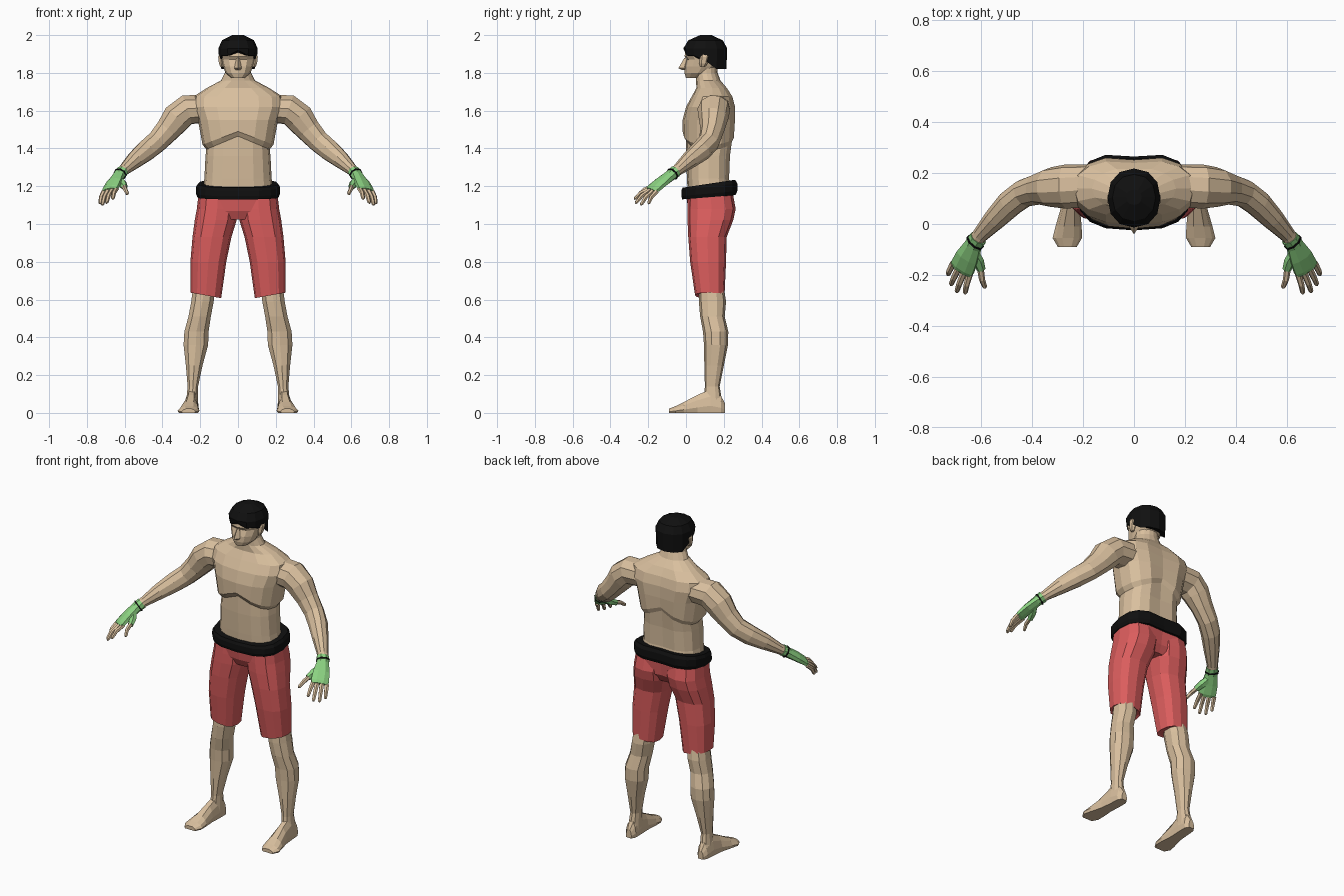
import bpy, bmesh, math
from mathutils import Vector


def material(name, rgb):
    m = bpy.data.materials.new(name)
    m.diffuse_color = (*rgb, 1)
    return m


SKIN = material("skin", (0.69, 0.52, 0.34))
RED = material("red cloth", (0.71, 0.11, 0.11))
GREEN = material("green cloth", (0.26, 0.64, 0.22))
BLACK = material("black", (0.005, 0.005, 0.005))


def spow(v, p):
    return math.copysign(abs(v) ** p, v)


def flat_ring(z, hw, yf, yb, cx=0, n=16, p=0.8, drop=0, tilt=0, groove=0):
    """Horizontal ring; vertex 0 is the front centre, vertex n/2 the back centre."""
    pts = []
    for i in range(n):
        a = 2 * math.pi * i / n
        sx, cy = spow(math.sin(a), p), spow(math.cos(a), p)
        y = (yf + yb) / 2 - (yb - yf) / 2 * cy
        if i == n // 2:
            y -= groove
        pts.append(Vector((cx + hw * sx, y, z - drop * abs(sx) + tilt * y)))
    return pts


def loft(name, rings, mat, mirror=False):
    """Skin a list of equal-sized rings, close both ends."""
    bm = bmesh.new()
    rows = [[bm.verts.new(p) for p in r] for r in rings]
    n = len(rows[0])
    for a, b in zip(rows, rows[1:]):
        for i in range(n):
            j = (i + 1) % n
            bm.faces.new((a[i], a[j], b[j], b[i]))
    bm.faces.new(rows[0])
    bm.faces.new(rows[-1])
    bmesh.ops.recalc_face_normals(bm, faces=bm.faces)
    me = bpy.data.meshes.new(name)
    bm.to_mesh(me)
    bm.free()
    me.materials.append(mat)
    ob = bpy.data.objects.new(name, me)
    bpy.context.collection.objects.link(ob)
    if mirror:
        ob.modifiers.new("mirror", 'MIRROR')
    return ob


def tube(name, path, mat, side, n=8):
    """Limb along (x, y, z, half width along side, half thickness) points."""
    pts = [Vector(p[:3]) for p in path]
    rings = []
    for i, p in enumerate(path):
        d = (pts[min(i + 1, len(pts) - 1)] - pts[max(i - 1, 0)]).normalized()
        u = Vector(side)
        u = (u - d * u.dot(d)).normalized()
        v = d.cross(u)
        rings.append([pts[i] + u * p[3] * math.cos(2 * math.pi * (k + .5) / n)
                      + v * p[4] * math.sin(2 * math.pi * (k + .5) / n) for k in range(n)])
    return loft(name, rings, mat, mirror=True)


# Torso and neck
loft("torso", [
    flat_ring(1.15, .19, .01, .25, groove=.01),
    flat_ring(1.24, .178, .005, .235, groove=.012),
    flat_ring(1.36, .172, .0, .24, groove=.014),
    flat_ring(1.465, .168, .0, .25, drop=.07, groove=.015),
    flat_ring(1.49, .188, -.018, .262, drop=.07, groove=.015),
    flat_ring(1.55, .212, -.018, .268, groove=.016),
    flat_ring(1.62, .24, .0, .268, groove=.016),
    flat_ring(1.675, .235, .03, .252, groove=.012),
    flat_ring(1.72, .165, .055, .222, p=.9, groove=.008),
    flat_ring(1.76, .09, .053, .182, p=1),
    flat_ring(1.80, .07, .05, .168, p=1),
    flat_ring(1.85, .068, .05, .168, p=1)], SKIN)

# Head
loft("head", [
    flat_ring(1.772, .034, .0, .085, n=12, p=.9),
    flat_ring(1.80, .066, -.008, .14, n=12, p=.9),
    flat_ring(1.835, .08, -.008, .175, n=12, p=.9),
    flat_ring(1.872, .09, .004, .19, n=12, p=.9),
    flat_ring(1.888, .092, -.008, .195, n=12, p=.9),
    flat_ring(1.93, .092, .0, .2, n=12, p=.9),
    flat_ring(1.97, .07, .03, .175, n=12, p=.9)], SKIN)
loft("nose", [
    flat_ring(1.815, .012, -.022, .01, n=4, p=1),
    flat_ring(1.825, .02, -.04, .02, n=4, p=1),
    flat_ring(1.878, .008, -.01, .02, n=4, p=1)], SKIN)
loft("ear", [
    flat_ring(1.83, .008, .075, .1, cx=.085, n=6, p=1),
    flat_ring(1.85, .014, .07, .115, cx=.089, n=6, p=1),
    flat_ring(1.885, .016, .072, .125, cx=.091, n=6, p=1),
    flat_ring(1.905, .008, .085, .115, cx=.09, n=6, p=1)], SKIN, mirror=True)

# Hair cap: hairline high in front, low at the nape
hairline = flat_ring(0, .1, -.01, .214, n=12, p=.9)
for i, p in enumerate(hairline):
    p.z = 1.92 if i == 0 else 1.892 if p.y < .08 else 1.865 if p.y < .12 else 1.82
loft("hair", [
    hairline,
    flat_ring(1.93, .104, -.014, .218, n=12, p=.9),
    flat_ring(1.972, .085, .012, .195, n=12, p=.9),
    flat_ring(2.0, .03, .075, .135, n=12, p=.9)], BLACK)

# Belt, tilted up toward the back
loft("belt", [
    flat_ring(1.132, .215, -.02, .27, tilt=.08, p=.72, groove=.012),
    flat_ring(1.15, .223, -.025, .28, tilt=.09, p=.72, groove=.015),
    flat_ring(1.18, .222, -.025, .28, tilt=.13, p=.72, groove=.015),
    flat_ring(1.195, .212, -.018, .268, tilt=.15, p=.72, groove=.012)], BLACK)

# Shorts
loft("shorts_seat", [
    flat_ring(1.025, .12, .035, .215, p=.8),
    flat_ring(1.07, .2, .012, .255, p=.75, groove=.02),
    flat_ring(1.16, .212, .0, .258, p=.75, groove=.01)], RED)
hem = [flat_ring(z, hw, yf, yb, cx=.17, n=12) for z, hw, yf, yb in
       ((.627, .07, .058, .193), (.622, .081, .048, .204))]
for ring in hem:
    for p in ring:
        p.z += (p.x - .17) * .18
loft("shorts_leg", hem + [
    flat_ring(.80, .095, .022, .212, cx=.157, n=12),
    flat_ring(.93, .103, .012, .215, cx=.138, n=12),
    flat_ring(1.02, .111, .008, .25, cx=.118, n=12),
    flat_ring(1.08, .108, .008, .263, cx=.11, n=12),
    flat_ring(1.15, .104, .01, .25, cx=.106, n=12)], RED, mirror=True)

# Lower legs
loft("lower_leg", [flat_ring(z, hw, yf, yb, cx=cx, n=10, p=.9) for z, cx, hw, yf, yb in (
    (.70, .175, .062, .07, .195),
    (.59, .188, .062, .068, .212),
    (.51, .203, .062, .075, .205),
    (.43, .22, .067, .09, .224),
    (.36, .223, .068, .095, .222),
    (.25, .232, .046, .097, .2),
    (.14, .239, .029, .1, .178),
    (.04, .243, .034, .09, .195))], SKIN, mirror=True)

# Feet, lofted from heel to toe
feet = []
for y, cx, hw, top in ((.207, .243, .018, .05), (.185, .243, .033, .09), (.13, .245, .035, .125),
                       (.06, .25, .037, .095), (-.01, .257, .05, .058),
                       (-.055, .262, .056, .036), (-.09, .262, .036, .022)):
    feet.append([Vector((cx + hw * sx, y, top * t)) for sx, t in
                 ((-.9, 0), (.9, 0), (1.03, .3), (.8, .7), (.35, 1), (-.45, 1), (-.85, .7), (-1.03, .3))])
loft("foot", feet, SKIN, mirror=True)

# Arms
tube("arm", [
    (.17, .15, 1.61, .085, .075), (.27, .147, 1.605, .087, .082),
    (.325, .145, 1.56, .078, .082), (.375, .138, 1.495, .062, .068),
    (.43, .122, 1.435, .056, .06), (.485, .082, 1.39, .054, .058),
    (.545, .02, 1.34, .045, .047), (.605, -.045, 1.285, .031, .03),
    (.635, -.085, 1.255, .03, .025)], SKIN, side=(.2, 1, .2), n=10)

# Gloves with a thin wrist strap
PALM = (.8, .52, -.18)
tube("glove", [
    (.612, -.055, 1.279, .036, .032), (.632, -.085, 1.255, .037, .028),
    (.655, -.13, 1.222, .05, .025), (.674, -.172, 1.188, .054, .02),
    (.68, -.184, 1.178, .046, .014)], GREEN, side=PALM)
tube("glove_thumb", [
    (.632, -.105, 1.24, .02, .02), (.612, -.145, 1.213, .024, .021),
    (.6, -.18, 1.195, .018, .016)], GREEN, side=PALM, n=6)
tube("wrist_strap", [
    (.622, -.069, 1.267, .040, .034), (.626, -.074, 1.263, .040, .034)], BLACK, side=PALM)

# Fingers and thumb: base, knuckle bend, tip
for name, base, tip in (
        ("index_finger", (.643, -.188, 1.188), (.664, -.274, 1.132)),
        ("middle_finger", (.665, -.184, 1.184), (.697, -.268, 1.11)),
        ("ring_finger", (.688, -.172, 1.178), (.719, -.24, 1.1)),
        ("little_finger", (.71, -.155, 1.172), (.731, -.2, 1.107)),
        ("thumb", (.604, -.17, 1.2), (.585, -.252, 1.158))):
    a, b = Vector(base), Vector(tip)
    mid = a.lerp(b, .55) + Vector((.003, -.004, .006))
    tube(name, [(*a, .014, .013), (*mid, .012, .012), (*a.lerp(b, .93), .010, .009),
                (*b, .005, .005)], SKIN, side=PALM, n=6)
